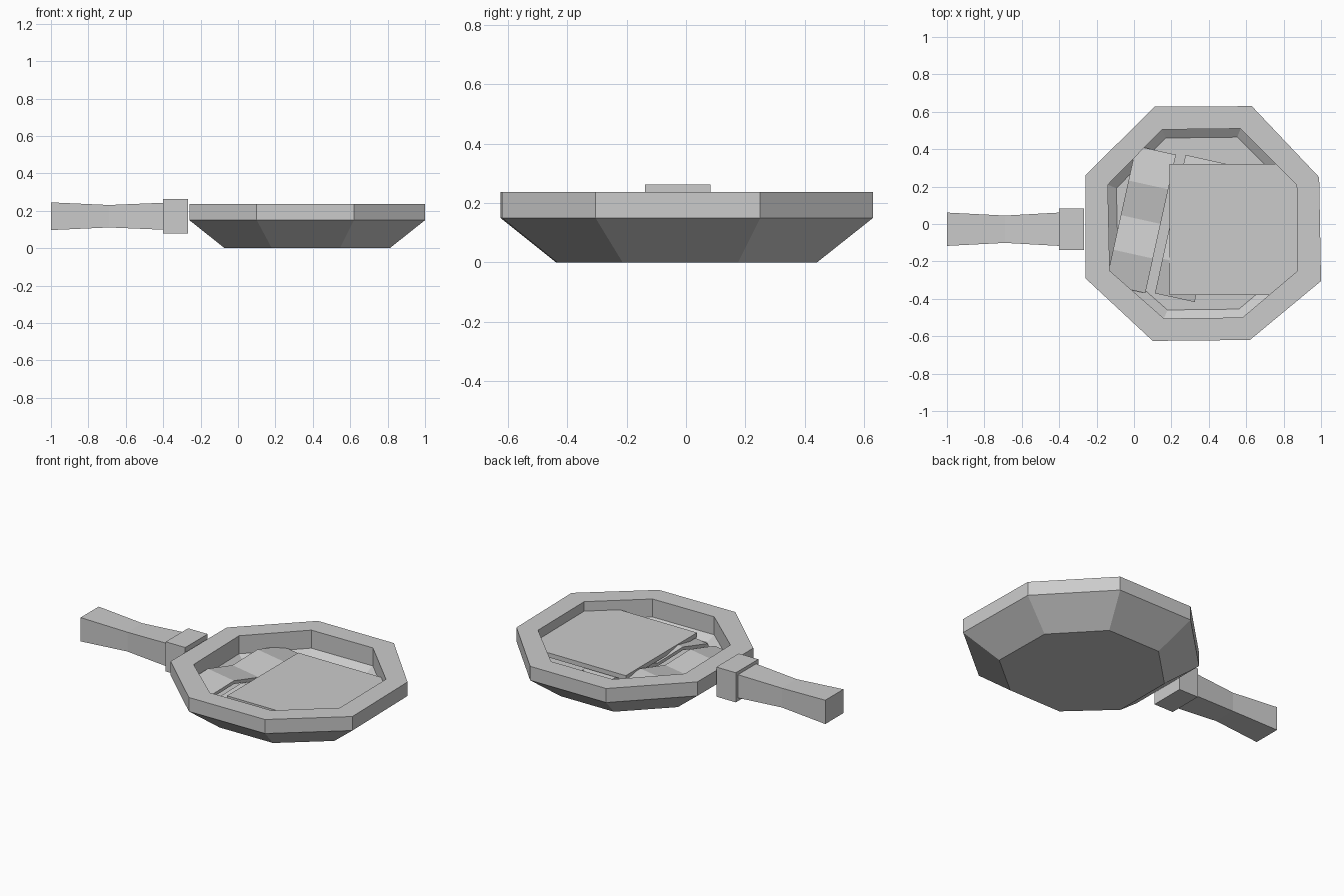
import bpy
import math
from mathutils import Matrix, Vector

if "Cube" in bpy.data.objects:
    bpy.data.objects.remove(bpy.data.objects["Cube"])


def make_object(name, verts, faces):
    mesh = bpy.data.meshes.new(name)
    mesh.from_pydata(verts, [], faces)
    mesh.update()
    obj = bpy.data.objects.new(name, mesh)
    bpy.context.collection.objects.link(obj)
    return obj


def loft(name, rings):
    """Skin a list of equal-sized rings and cap both ends."""
    n = len(rings[0])
    verts = [v for ring in rings for v in ring]
    faces = [(k * n + i, k * n + (i + 1) % n, (k + 1) * n + (i + 1) % n, (k + 1) * n + i)
             for k in range(len(rings) - 1) for i in range(n)]
    faces.append(tuple(reversed(range(n))))
    faces.append(tuple(range((len(rings) - 1) * n, len(rings) * n)))
    return make_object(name, verts, faces)


# Pan: eight-sided bowl with a thick flat rim and a shallow interior
CENTRE = Vector((0.37, 0.0))
OUTER = [(-0.26, -0.29), (0.10, -0.625), (0.62, -0.62), (1.0, -0.305),
         (0.99, 0.25), (0.63, 0.63), (0.11, 0.627), (-0.26, 0.26)]
INNER = [(-0.13, -0.25), (0.16, -0.505), (0.58, -0.50), (0.875, -0.25),
         (0.87, 0.21), (0.57, 0.51), (0.15, 0.505), (-0.14, 0.21)]


def ring(outline, scale, z):
    return [(*(CENTRE + (Vector(p) - CENTRE) * scale), z) for p in outline]


loft("pan", [ring(OUTER, 0.70, 0.0), ring(OUTER, 1.0, 0.15), ring(OUTER, 1.0, 0.237),
             ring(INNER, 1.0, 0.237), ring(INNER, 1.0, 0.125), ring(INNER, 0.91, 0.09)])


# Handle: square bar with a narrow waist, plus a collar next to the pan
def square(x, half_y, half_z):
    cy, cz = -0.028, 0.171
    return [(x, cy - half_y, cz - half_z), (x, cy + half_y, cz - half_z),
            (x, cy + half_y, cz + half_z), (x, cy - half_y, cz + half_z)]


loft("handle", [square(-1.0, 0.089, 0.074), square(-0.69, 0.073, 0.06), square(-0.40, 0.089, 0.072)])
loft("handle_collar", [square(-0.40, 0.11, 0.092), square(-0.266, 0.11, 0.092)])


# Bacon: thin zigzag strips, tilted across the pan
def bacon(name, cx, cy):
    turn = Matrix.Translation((cx, cy, 0)) @ Matrix.Rotation(math.radians(-12.5), 4, 'Z')
    rings = []
    for k in range(5):
        y = -0.379 + k * 0.1895
        top = 0.173 if k % 2 else 0.135
        section = [(-0.109, y, top), (0.109, y, top), (0.109, y, top - 0.02), (-0.109, y, top - 0.02)]
        rings.append([tuple(turn @ Vector(v)) for v in section])
    loft(name, rings)


bacon("bacon_strip_left", 0.036, 0.024)
bacon("bacon_strip_right", 0.30, -0.024)

# Flat square slab of food
slab = [(0.19, -0.38), (0.89, -0.38), (0.89, 0.32), (0.19, 0.32)]
loft("food_slab", [[(*p, z) for p in slab] for z in (0.15, 0.178)])
